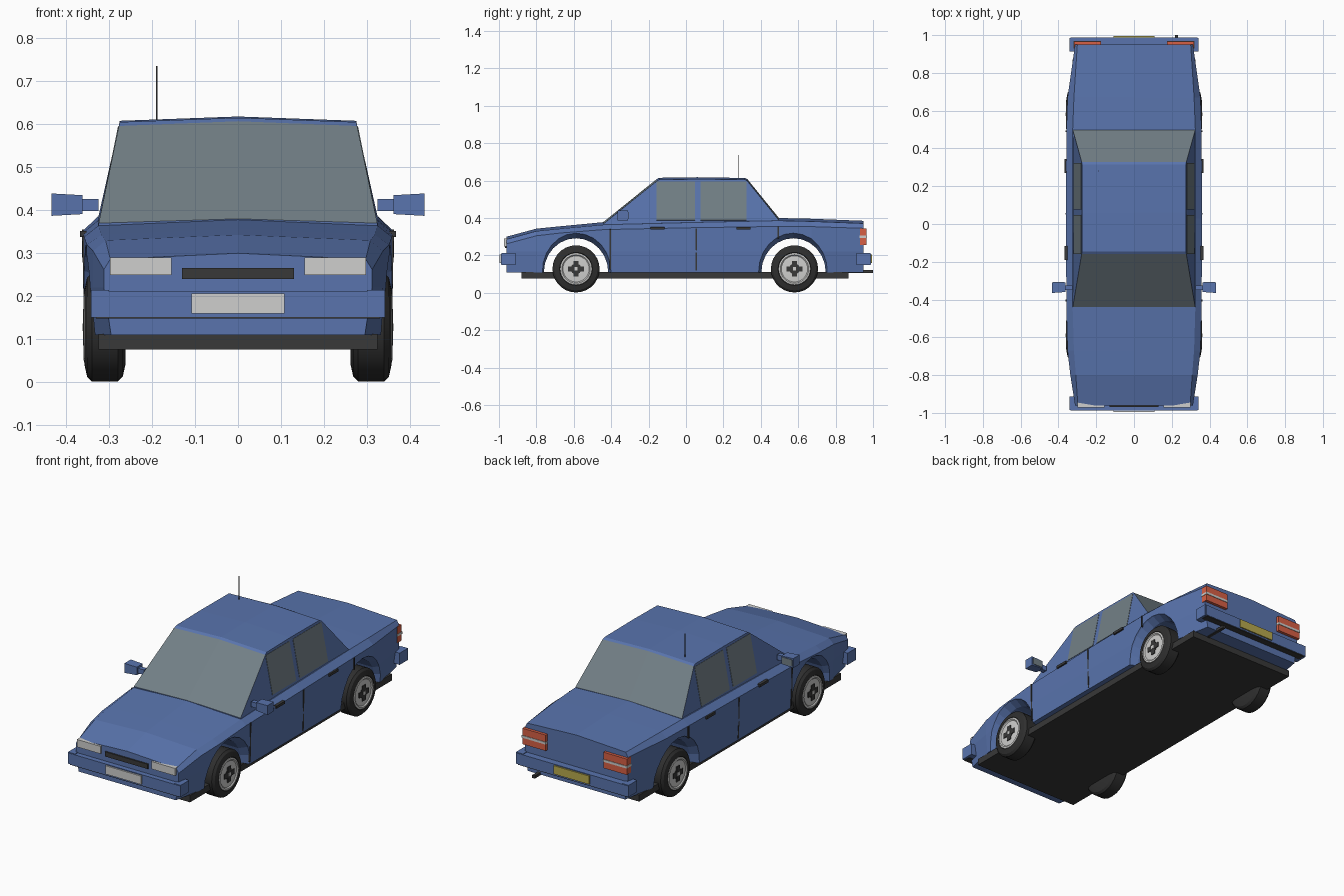
import bpy, bmesh, math
from mathutils import Vector

if "Cube" in bpy.data.objects:
    bpy.data.objects.remove(bpy.data.objects["Cube"])


def mat(name, *rgb):
    m = bpy.data.materials.new(name)
    m.diffuse_color = (*rgb, 1)
    m.use_nodes = True
    m.node_tree.nodes["Principled BSDF"].inputs["Base Color"].default_value = m.diffuse_color
    return m


BLUE = mat("blue_paint", 0.10, 0.175, 0.42)
GLASS = mat("grey_glass", 0.17, 0.215, 0.24)
TYRE = mat("tyre_black", 0.028, 0.028, 0.028)
TRIM = mat("dark_trim", 0.04, 0.04, 0.04)
LIGHT = mat("light_grey", 0.62, 0.62, 0.61)
RED = mat("lamp_red", 0.68, 0.115, 0.06)
YELLOW = mat("plate_yellow", 0.48, 0.40, 0.075)


def build(name, verts, faces, *mats):
    me = bpy.data.meshes.new(name)
    me.from_pydata([tuple(v) for v in verts], [], faces)
    bm = bmesh.new()
    bm.from_mesh(me)
    bmesh.ops.recalc_face_normals(bm, faces=bm.faces)
    bm.to_mesh(me)
    bm.free()
    for m in mats:
        me.materials.append(m)
    ob = bpy.data.objects.new(name, me)
    bpy.context.collection.objects.link(ob)
    return ob


def loft(name, rings, *mats):
    """Closed rings of equal length joined in order, with capped ends."""
    n = len(rings[0])
    verts = [p for r in rings for p in r]
    faces = [(k * n + i, k * n + (i + 1) % n, (k + 1) * n + (i + 1) % n, (k + 1) * n + i)
             for k in range(len(rings) - 1) for i in range(n)]
    faces += [tuple(range(n)), tuple(range((len(rings) - 1) * n, len(rings) * n))]
    return build(name, verts, faces, *mats)


def box(name, x, y, z, m):
    return loft(name, [[(a, y[0], z[0]), (a, y[1], z[0]), (a, y[1], z[1]), (a, y[0], z[1])] for a in x], m)


def panel(name, quad, m, t=0.004):
    """Thin plate standing proud of a flat quad on either side of the car."""
    q = [Vector(p) for p in quad]
    n = (q[1] - q[0]).cross(q[3] - q[0]).normalized()
    if n.x * q[0].x < 0:
        n = -n
    return loft(name, [[p - n * t * 0.5 for p in q], [p + n * t * 0.5 for p in q]], m)


def section(y, half):
    """Symmetric cross-section from its +x half, listed bottom to centre top."""
    return [(x, y, z) for x, z in half] + [(-x, y, z) for x, z in reversed(half) if x > 0]


def lathe(name, x0, s, y, z, profile, m, seg=28):
    rings = [[(s * (x0 + x), y + r * math.cos(2 * math.pi * i / seg), z + r * math.sin(2 * math.pi * i / seg))
              for i in range(seg)] for x, r in profile]
    ob = loft(name, rings, m)
    bpy.context.view_layer.objects.active = ob
    ob.select_set(True)
    bpy.ops.object.shade_smooth_by_angle(angle=math.radians(30))
    ob.select_set(False)
    return ob


# Lower body: y, bottom half width, full half width, side z, shoulder x, shoulder z, centre z
stations = [
    (-0.96, 0.295, 0.312, 0.262, 0.297, 0.286, 0.300),
    (-0.80, 0.328, 0.337, 0.305, 0.308, 0.330, 0.343),
    (-0.67, 0.347, 0.352, 0.320, 0.318, 0.343, 0.356),
    (-0.44, 0.352, 0.358, 0.338, 0.325, 0.364, 0.378),
    (0.03, 0.354, 0.360, 0.348, 0.326, 0.376, 0.390),
    (0.49, 0.352, 0.358, 0.355, 0.325, 0.386, 0.400),
    (0.67, 0.347, 0.352, 0.354, 0.318, 0.382, 0.396),
    (0.95, 0.295, 0.312, 0.345, 0.300, 0.371, 0.385),
]
body = loft("body", [section(y, [(wb, 0.11), (wm, 0.22), (wm, zm), (ws, zs), (0, zc)])
                     for y, wb, wm, zm, ws, zs, zc in stations], BLUE)

# Wheel arches, flared towards the outside
for y in (-0.588, 0.575):
    rings = [[(x, y + a * math.cos(2 * math.pi * i / 24), 0.11 + b * math.sin(2 * math.pi * i / 24))
              for i in range(24)]
             for x, a, b in ((-0.40, 0.195, 0.225), (-0.352, 0.187, 0.208), (-0.31, 0.172, 0.182),
                             (0.31, 0.172, 0.182), (0.352, 0.187, 0.208), (0.40, 0.195, 0.225))]
    cutter = loft("arch_cutter", rings, BLUE)
    cutter.hide_render = True
    mod = body.modifiers.new("arch", "BOOLEAN")
    mod.operation = "DIFFERENCE"
    mod.solver = "EXACT"
    mod.object = cutter
    bpy.context.view_layer.objects.active = body
    bpy.ops.object.modifier_apply(modifier="arch")
    bpy.data.objects.remove(cutter)

# Cabin with glass front and rear screens: y, top half width, edge z, centre z
cabin = loft("cabin", [section(y, [(0.326, 0.35), (w, z), (0, zc)]) for y, w, z, zc in (
    (-0.44, 0.324, 0.370, 0.380), (-0.158, 0.277, 0.596, 0.607), (-0.145, 0.275, 0.605, 0.615),
    (0.06, 0.275, 0.608, 0.618), (0.315, 0.275, 0.606, 0.614), (0.328, 0.277, 0.598, 0.608),
    (0.497, 0.324, 0.388, 0.400))], BLUE, GLASS)
for p in cabin.data.polygons:
    if p.normal.z > 0.3 and not -0.2 < p.center.y < 0.36:
        p.material_index = 1

# Underside tray
box("floor_tray", (-0.325, 0.325), (-0.88, 0.87), (0.076, 0.112), TRIM)

for s, side in ((1, "right"), (-1, "left")):
    # Side windows, front and rear
    wx = lambda z: s * (0.326 - 0.051 * (z - 0.35) / 0.256)
    for label, y0, y1 in (("front", -0.158, 0.048), ("rear", 0.078, 0.324)):
        panel(f"{side}_{label}_window",
              [(wx(z), y, z) for y, z in ((y0, 0.388), (y1, 0.388), (y1, 0.594), (y0, 0.594))], GLASS)
    # Door gaps and handles
    for y, z0, z1 in ((-0.405, 0.125, 0.340), (0.055, 0.120, 0.345), (0.492, 0.290, 0.355)):
        panel(f"{side}_door_gap", [(s * (0.353 if z < 0.2 else 0.358), yy, z) for yy, z in
              ((y - 0.004, z0), (y + 0.004, z0), (y + 0.004, z1), (y - 0.004, z1))], TRIM, 0.009)
    for y in (-0.153, 0.307):
        box(f"{side}_door_handle", (s * 0.352, s * 0.368), (y - 0.037, y + 0.037), (0.338, 0.352), TRIM)
    # Door mirror: stalk, tapered housing, glass
    box(f"{side}_mirror_stalk", (s * 0.325, s * 0.366), (-0.35, -0.325), (0.398, 0.426), BLUE)
    loft(f"{side}_mirror_housing", [[(s * x, y, z) for y, z in ((-0.34 - d, 0.413 - h), (-0.31, 0.413 - h),
         (-0.31, 0.413 + h), (-0.34 - d, 0.413 + h))] for x, d, h in ((0.362, 0.02, 0.022), (0.434, 0.025, 0.026))], BLUE)
    box(f"{side}_mirror_glass", (s * 0.368, s * 0.428), (-0.311, -0.307), (0.395, 0.431), GLASS)
    # Head lamps and tail lamps with a pale middle band
    box(f"{side}_head_lamp", (s * 0.155, s * 0.298), (-0.972, -0.935), (0.249, 0.290), LIGHT)
    box(f"{side}_tail_lamp", (s * 0.175, s * 0.317), (0.93, 0.966), (0.257, 0.344), RED)
    box(f"{side}_tail_lamp_band", (s * 0.174, s * 0.319), (0.928, 0.969), (0.293, 0.306), LIGHT)

    # Wheels
    for y in (-0.588, 0.58):
        cz = 0.128
        lathe(f"{side}_tyre", 0, s, y, cz, [(0.262, 0.06), (0.262, 0.088), (0.268, 0.115), (0.279, 0.126),
              (0.340, 0.126), (0.351, 0.115), (0.357, 0.088), (0.352, 0.084)], TYRE)
        lathe(f"{side}_rim", 0, s, y, cz, [(0.340, 0.085), (0.357, 0.085), (0.359, 0.076), (0.354, 0.070),
              (0.356, 0.045)], LIGHT)
        lathe(f"{side}_hub_disc", 0, s, y, cz, [(0.35, 0.030), (0.358, 0.030)], TRIM, 8)
        for a, b in ((0.042, 0.014), (0.014, 0.042)):
            box(f"{side}_hub_spoke", (s * 0.345, s * 0.360), (y - a, y + a), (cz - b, cz + b), TRIM)
        box(f"{side}_hub_cap", (s * 0.355, s * 0.362), (y - 0.009, y + 0.009), (cz - 0.009, cz + 0.009), LIGHT)

# Bumpers with wrapped ends
for label, f in (("front", -1), ("rear", 1)):
    box(f"{label}_bumper", (-0.336, 0.336), (f * 0.988, f * 0.94), (0.152, 0.211), BLUE)
    for s in (1, -1):
        box(f"{label}_bumper_end", (s * 0.30, s * 0.342), (f * 0.985, f * 0.912), (0.150, 0.214), BLUE)
    # Dark lip under the bumper
    box(f"{label}_bumper_lip", (-0.33, 0.33), (f * 0.986, f * 0.945), (0.148, 0.1525), TRIM)

# Number plates, grille, exhaust and aerial
box("front_plate", (-0.108, 0.108), (-0.996, -0.987), (0.160, 0.206), LIGHT)
box("rear_plate", (-0.108, 0.108), (0.987, 0.995), (0.160, 0.206), YELLOW)
box("grille", (-0.13, 0.13), (-0.968, -0.94), (0.240, 0.266), TRIM)
box("exhaust", (0.217, 0.234), (0.84, 1.0), (0.107, 0.122), TRIM)
box("aerial", (-0.191, -0.187), (0.278, 0.282), (0.60, 0.736), TRIM)
